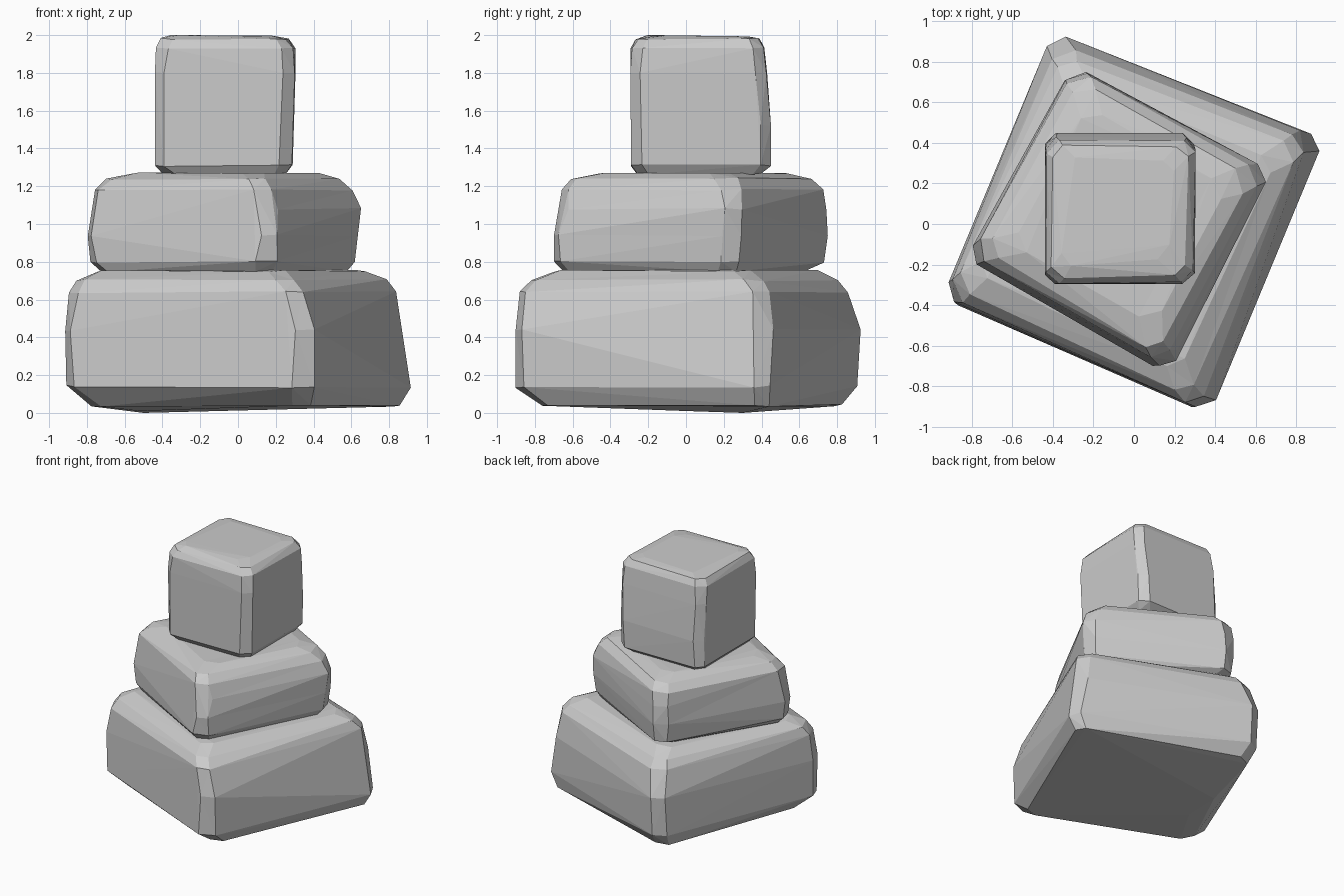
import bpy, bmesh, random
from mathutils import Vector

random.seed(7)


def rock(name, rings, bevel, extras=(), jitter=0.008):
    """Chipped boulder: hull around stacked four-cornered rings with cut corners.
    Each ring is (z, left, front, right, back)."""
    bm = bmesh.new()
    for z, *corners in rings:
        pts = [Vector((x, y, z)) for x, y in corners]
        for i, c in enumerate(pts):
            for other in (pts[i - 1], pts[(i + 1) % 4]):
                cut = bevel * random.uniform(0.8, 1.25)
                p = c + (other - c).normalized() * cut
                p.z += random.uniform(-jitter, jitter)
                bm.verts.new(p)
    for p in extras:
        bm.verts.new(p)
    res = bmesh.ops.convex_hull(bm, input=bm.verts[:])
    junk = {g for k in ("geom_interior", "geom_unused") for g in res[k]
            if isinstance(g, bmesh.types.BMVert)}
    bmesh.ops.delete(bm, geom=list(junk), context='VERTS')
    # merge the almost flat facets into broad faces
    bmesh.ops.dissolve_limit(bm, angle_limit=0.05, verts=bm.verts[:], edges=bm.edges[:])
    bmesh.ops.triangulate(bm, faces=bm.faces[:])
    bmesh.ops.recalc_face_normals(bm, faces=bm.faces[:])
    me = bpy.data.meshes.new(name)
    bm.to_mesh(me)
    bm.free()
    ob = bpy.data.objects.new(name, me)
    bpy.context.collection.objects.link(ob)
    return ob


# wide bottom stone
rock("bottom_stone", [
    (0.04, (-0.80, -0.31), (0.36, -0.79), (0.88, 0.42), (-0.38, 0.85)),
    (0.14, (-0.94, -0.37), (0.37, -0.94), (0.94, 0.42), (-0.40, 0.93)),
    (0.44, (-0.945, -0.36), (0.38, -0.935), (0.90, 0.43), (-0.40, 0.95)),
    (0.64, (-0.93, -0.35), (0.32, -0.91), (0.86, 0.41), (-0.37, 0.89)),
    (0.70, (-0.89, -0.31), (0.27, -0.85), (0.82, 0.38), (-0.35, 0.83)),
    (0.75, (-0.78, -0.24), (0.22, -0.73), (0.70, 0.31), (-0.31, 0.73)),
], 0.075, extras=[(-0.5, 0.3, 0.0), (-0.52, 0.0, 0.01)])

# flatter middle stone
rock("middle_stone", [
    (0.75, (-0.77, -0.17), (0.15, -0.68), (0.61, 0.24), (-0.26, 0.66)),
    (0.80, (-0.82, -0.17), (0.17, -0.745), (0.65, 0.25), (-0.29, 0.76)),
    (0.94, (-0.83, -0.17), (0.18, -0.73), (0.67, 0.26), (-0.30, 0.785)),
    (1.08, (-0.81, -0.16), (0.17, -0.70), (0.68, 0.26), (-0.30, 0.78)),
    (1.18, (-0.80, -0.15), (0.14, -0.69), (0.64, 0.25), (-0.29, 0.77)),
    (1.24, (-0.73, -0.13), (0.11, -0.64), (0.58, 0.23), (-0.27, 0.71)),
    (1.268, (-0.60, -0.10), (0.10, -0.50), (0.46, 0.18), (-0.23, 0.58)),
], 0.075, jitter=0.005)

# nearly cubic top stone
rock("top_stone", [
    (1.265, (-0.40, -0.26), (0.25, -0.26), (0.25, 0.40), (-0.40, 0.40)),
    (1.31, (-0.44, -0.29), (0.285, -0.29), (0.29, 0.45), (-0.44, 0.445)),
    (1.52, (-0.435, -0.28), (0.285, -0.285), (0.295, 0.45), (-0.435, 0.45)),
    (1.80, (-0.44, -0.295), (0.30, -0.295), (0.305, 0.425), (-0.435, 0.43)),
    (1.93, (-0.435, -0.295), (0.29, -0.285), (0.305, 0.41), (-0.43, 0.415)),
    (1.98, (-0.41, -0.27), (0.25, -0.25), (0.27, 0.38), (-0.40, 0.39)),
    (1.995, (-0.36, -0.21), (0.17, -0.17), (0.20, 0.31), (-0.34, 0.33)),
], 0.055, jitter=0.005)
